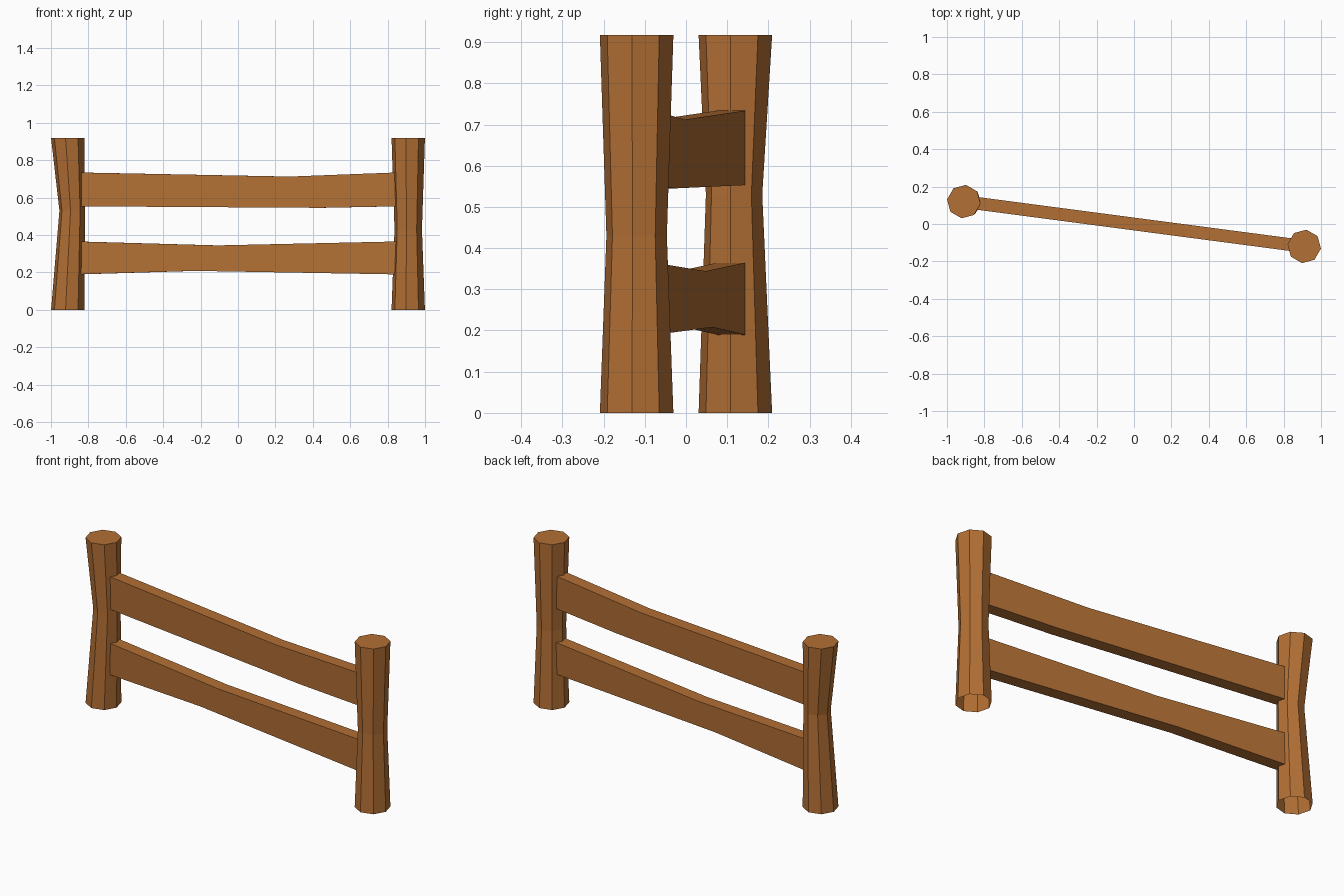
import bpy, bmesh
from math import radians, cos, sin, pi
from mathutils import Matrix

if "Cube" in bpy.data.objects:
    bpy.data.objects.remove(bpy.data.objects["Cube"])

TURN = Matrix.Rotation(radians(-7.5), 4, 'Z')   # the fence runs slightly askew

wood = bpy.data.materials.new("wood")
wood.diffuse_color = (0.45, 0.16, 0.035, 1)
wood.use_nodes = True
wood.node_tree.nodes["Principled BSDF"].inputs["Base Color"].default_value = wood.diffuse_color


def finish(name, bm):
    bmesh.ops.recalc_face_normals(bm, faces=bm.faces)
    bm.transform(TURN)
    mesh = bpy.data.meshes.new(name)
    bm.to_mesh(mesh)
    bm.free()
    mesh.materials.append(wood)
    obj = bpy.data.objects.new(name, mesh)
    bpy.context.collection.objects.link(obj)


def loft(bm, rings):
    for a, b in zip(rings, rings[1:]):
        n = len(a)
        for i in range(n):
            j = (i + 1) % n
            bm.faces.new((a[i], a[j], b[j], b[i]))


# Octagonal post with a hewn waist, capped on top and open underneath
def post(name, x, waist_z, waist_r, shift):
    bm = bmesh.new()
    rings = []
    for z, r, dx in ((0, 0.09, 0), (waist_z, waist_r, shift), (0.917, 0.09, 0)):
        rings.append([bm.verts.new((x + dx + r * cos(k * pi / 4), r * sin(k * pi / 4), z))
                      for k in range(8)])
    loft(bm, rings)
    bm.faces.new(rings[-1])
    finish(name, bm)


# Flat rail with one worn dip; its ends are buried in the posts
def rail(name, ends, dip_top, dip_bottom, half=0.86, t=0.034):
    bm = bmesh.new()
    low, high = ends
    profile = [((-half, low), (-half, high)), (dip_bottom, dip_top), ((half, low), (half, high))]
    rings = []
    for (xb, zb), (xt, zt) in profile:
        rings.append([bm.verts.new(p) for p in
                      ((xb, -t, zb), (xb, t, zb), (xt, t, zt), (xt, -t, zt))])
    loft(bm, rings)
    finish(name, bm)


post("left_post", -0.918, 0.53, 0.069, 0.024)
post("right_post", 0.918, 0.43, 0.074, 0.0)
rail("upper_rail", (0.553, 0.734), (0.28, 0.712), (0.45, 0.545))
rail("lower_rail", (0.189, 0.365), (-0.11, 0.344), (-0.23, 0.208))
